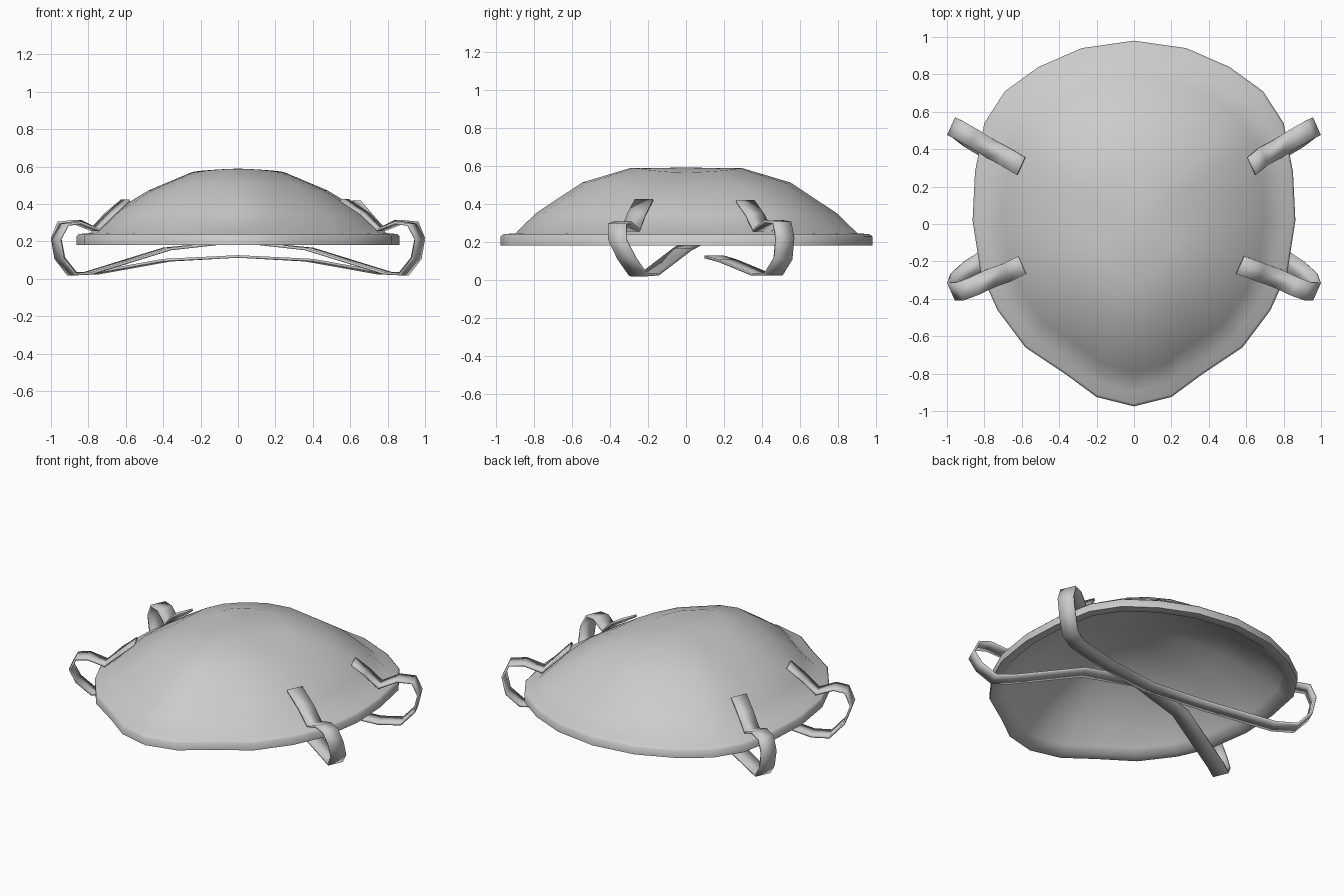
import bpy, bmesh
from mathutils import Vector

if "Cube" in bpy.data.objects:
    bpy.data.objects.remove(bpy.data.objects["Cube"])


def make_object(name, bm, angle):
    bmesh.ops.recalc_face_normals(bm, faces=bm.faces)
    mesh = bpy.data.meshes.new(name)
    bm.to_mesh(mesh)
    bm.free()
    ob = bpy.data.objects.new(name, mesh)
    bpy.context.collection.objects.link(ob)
    bpy.ops.object.select_all(action='DESELECT')
    ob.select_set(True)
    bpy.context.view_layer.objects.active = ob
    bpy.ops.object.shade_smooth_by_angle(angle=angle)
    return ob


# right half of the face outline, from top of head to chin
half = [(0, .98), (.28, .94), (.51, .84), (.69, .71), (.80, .54), (.85, .28), (.863, .02),
        (.82, -.26), (.73, -.46), (.58, -.66), (.37, -.80), (.20, -.925), (0, -.975)]
outline = half + [(-x, y) for x, y in half[-2:0:-1]]


def ring(bm, f, zx, zy):
    """Scaled outline; height blends from zx at the sides to zy at the ends."""
    vs = []
    for x, y in outline:
        s = y * y / (x * x + y * y)
        vs.append(bm.verts.new((x * f, y * f, zx + (zy - zx) * s)))
    return vs


# domed shell: outer skin, rim wall, rim underside, inner skin
profile = [(.30, .565, .588), (.56, .47, .512), (.81, .34, .35), (.92, .245, .245),
           (.985, .24, .24), (1, .228, .228), (1, .18, .18), (.94, .18, .18),
           (.90, .22, .22), (.79, .315, .325), (.545, .445, .485), (.29, .54, .562)]
bm = bmesh.new()
rings = [ring(bm, *p) for p in profile]
n = len(outline)
for a, b in zip(rings, rings[1:]):
    for i in range(n):
        j = (i + 1) % n
        bm.faces.new((a[i], a[j], b[j], b[i]))
for r, z in ((rings[0], .59), (rings[-1], .565)):
    c = bm.verts.new((0, 0, z))
    for i in range(n):
        bm.faces.new((r[i], r[(i + 1) % n], c))
make_object("domed_shell", bm, 1.05)


def strap(name, path, side, shift):
    """Flat band: half path (x > 0) mirrored into one continuous strip."""
    pts = []
    for k, p in enumerate(path):
        across = Vector((side, .9, 0)).normalized() * .052
        if k == len(path) - 1:
            across = Vector((0, .052, 0))
        pts.append((Vector(p), across))
    # small sideways shift of the left and right ends
    right = [(p + Vector((shift if k == 0 else 0, 0, 0)), a) for k, (p, a) in enumerate(pts)]
    left = [(Vector((-p.x, p.y, p.z)), Vector((-a.x, a.y, 0))) for p, a in pts[-2::-1]]
    bm = bmesh.new()
    rows = [(bm.verts.new(p - a), bm.verts.new(p + a)) for p, a in right + left]
    for a, b in zip(rows, rows[1:]):
        bm.faces.new((a[0], a[1], b[1], b[0]))
    ob = make_object(name, bm, 1.4)
    mod = ob.modifiers.new("thickness", 'SOLIDIFY')
    mod.thickness = .014
    mod.offset = 0


# back strap
strap("back_strap",
      [(.605, .31, .415), (.69, .36, .345), (.765, .40, .262), (.86, .46, .308), (.94, .505, .30),
       (.972, .52, .22), (.95, .51, .11), (.885, .46, .03), (.77, .39, .03), (.38, .22, .10),
       (0, .15, .12)], -.4, .025)
# front strap
strap("front_strap",
      [(.60, -.22, .42), (.68, -.26, .345), (.765, -.29, .262), (.86, -.335, .30), (.93, -.36, .29),
       (.972, -.36, .21), (.955, -.31, .11), (.89, -.25, .025), (.80, -.19, .03), (.38, -.02, .16),
       (0, .05, .20)], .4, -.03)
